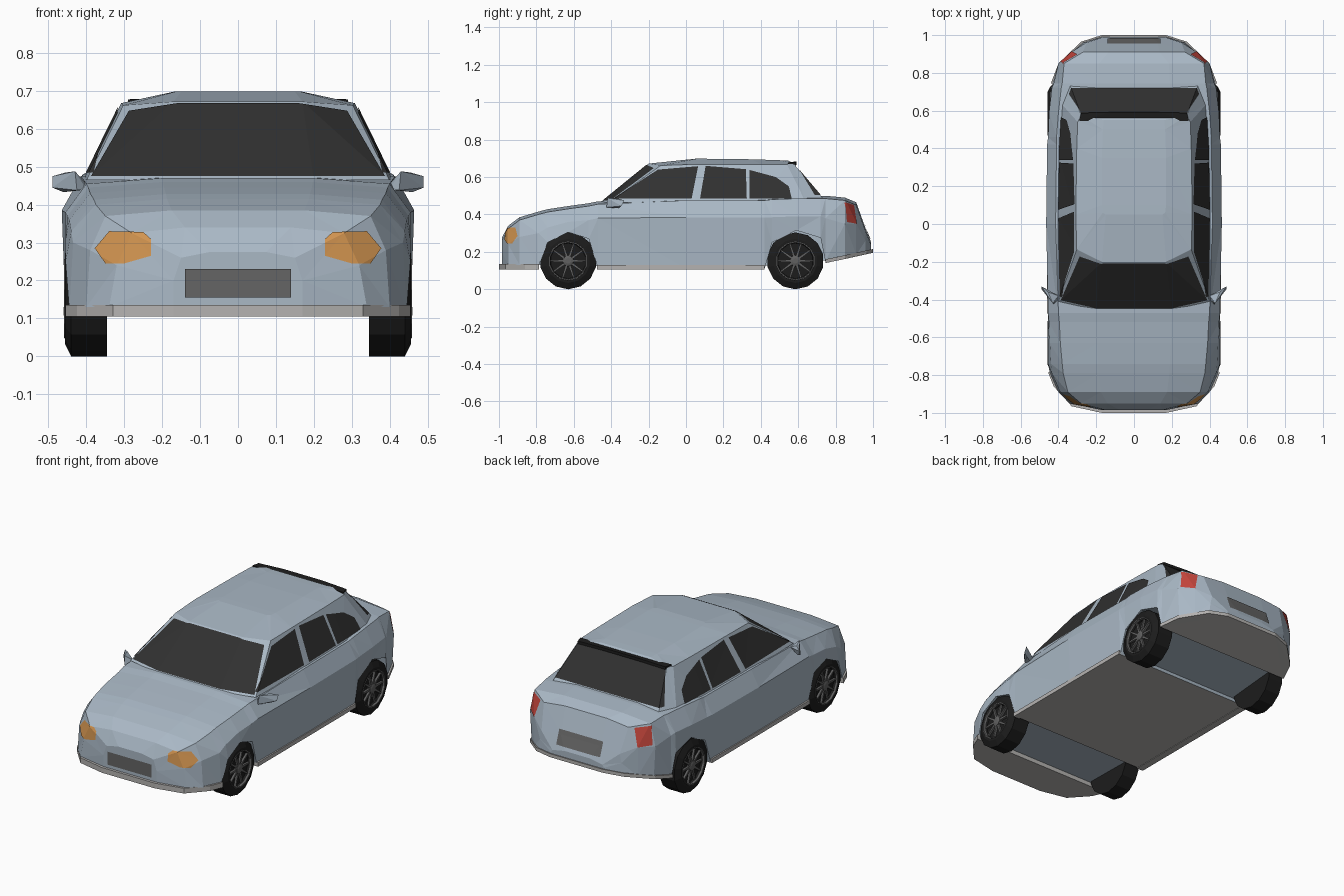
import bpy, bmesh, math
from mathutils import Vector

if "Cube" in bpy.data.objects:
    bpy.data.objects.remove(bpy.data.objects["Cube"])


def material(name, rgb):
    m = bpy.data.materials.new(name)
    m.diffuse_color = (*rgb, 1)
    m.use_nodes = True
    m.node_tree.nodes["Principled BSDF"].inputs["Base Color"].default_value = m.diffuse_color
    return m


PAINT = material("paint", (0.40, 0.48, 0.56))
GLASS = material("glass", (0.03, 0.03, 0.03))
TRIM = material("trim", (0.46, 0.45, 0.44))
GRILLE = material("grille", (0.13, 0.13, 0.13))
RUBBER = material("rubber", (0.012, 0.012, 0.012))
METAL = material("metal", (0.12, 0.12, 0.12))
AMBER = material("amber", (0.65, 0.30, 0.08))
RED = material("red", (0.55, 0.06, 0.045))


def finish(name, bm, mat, mirror=False):
    me = bpy.data.meshes.new(name)
    bm.to_mesh(me)
    bm.free()
    ob = bpy.data.objects.new(name, me)
    bpy.context.collection.objects.link(ob)
    me.materials.append(mat)
    if mirror:
        ob.modifiers.new("mirror", 'MIRROR').use_mirror_merge = False
    return ob


def loft(name, rings, mat, symmetric=True, cap=True, mirror=False):
    """Skin closed rings; symmetric rings are given as their right half."""
    bm = bmesh.new()
    loops = []
    for r in rings:
        full = list(r) + ([(-x, y, z) for x, y, z in reversed(r)] if symmetric else [])
        loops.append([bm.verts.new(p) for p in full])
    n = len(loops[0])
    for a, b in zip(loops, loops[1:]):
        for i in range(n):
            j = (i + 1) % n
            bm.faces.new((a[i], a[j], b[j], b[i]))
    if cap:
        bm.faces.new(loops[0])
        bm.faces.new(loops[-1])
    bmesh.ops.recalc_face_normals(bm, faces=bm.faces)
    bmesh.ops.triangulate(bm, faces=bm.faces[:])
    return finish(name, bm, mat, mirror)


def patch(name, source, outline, view, mat, mirror=False):
    """Cut a convex outline, as seen from a view, out of a source surface."""
    d = {"front": Vector((0, -1, 0)), "back": Vector((0, 1, 0)), "side": Vector((1, 0, 0))}[view]
    pts = [Vector((0.0, u, v)) if view == "side" else Vector((u, 0.0, v)) for u, v in outline]
    mid = sum(pts, Vector()) / len(pts)
    bm = bmesh.new()
    bm.from_mesh(source.data)
    bm.normal_update()
    bmesh.ops.delete(bm, geom=[f for f in bm.faces if f.normal.dot(d) < 0.2], context='FACES')
    for p, q in zip(pts, pts[1:] + pts[:1]):
        no = (q - p).cross(d).normalized()
        if no.dot(mid - p) > 0:
            no = -no
        bmesh.ops.bisect_plane(bm, geom=bm.verts[:] + bm.edges[:] + bm.faces[:],
                               plane_co=p, plane_no=no, clear_outer=True)
    bmesh.ops.translate(bm, verts=bm.verts[:], vec=d * 0.004)
    return finish(name, bm, mat, mirror)


# Lower body: y, floor z, floor x, waist z, waist x, shoulder z, shoulder x
STATIONS = [
    (-.985, .13, .17, .20, .17, .26, .15),
    (-.95, .13, .34, .24, .32, .325, .28),
    (-.89, .13, .40, .28, .39, .37, .35),
    (-.79, .12, .445, .30, .435, .40, .375),
    (-.74, .25, .455, .33, .44, .413, .38),
    (-.63, .305, .455, .36, .445, .43, .39),
    (-.52, .27, .455, .37, .45, .445, .395),
    (-.47, .11, .45, .38, .455, .455, .40),
    (0, .11, .455, .385, .465, .475, .415),
    (.42, .11, .45, .385, .46, .475, .41),
    (.46, .25, .445, .385, .455, .48, .41),
    (.59, .315, .445, .39, .45, .485, .40),
    (.72, .275, .44, .39, .435, .485, .385),
    (.745, .15, .43, .38, .425, .485, .38),
    (.85, .17, .39, .35, .40, .475, .37),
    (.91, .185, .33, .35, .33, .45, .27),
    (.96, .195, .27, .26, .26, .31, .25),
    (.99, .20, .17, .22, .17, .235, .16),
]
body = loft("body", [[(wb, y, zb), (wm, y, zm), (wt, y, zt), (wt / 2, y, zt + .015)]
                     for y, zb, wb, zm, wm, zt, wt in STATIONS], PAINT)
body.data.materials.append(TRIM)
for f in body.data.polygons:
    if f.normal.z < -.9 and f.center.z < .22:
        f.material_index = 1

# Raised floor between the wheels
for end, y0, y1, z0, z1 in (("front", -.80, -.465, .13, .125), ("rear", .415, .75, .125, .155)):
    loft(end + "_axle_floor", [[(.36, y, z), (.36, y, .34)] for y, z in ((y0, z0), (y1, z1))], PAINT)

# Cabin: base, roof edge and roof crown rings seen from above
base = [(.20, -.455), (.40, -.41), (.408, .05), (.402, .40), (.388, .64), (.345, .75)]
edge = [(.17, -.20), (.303, -.135), (.308, .05), (.303, .40), (.298, .54), (.28, .575)]
edge_z = [.672, .662, .668, .668, .668, .672]
crown = [(.15, .05), (.165, .06), (.17, .10), (.17, .35), (.165, .50), (.16, .55)]
crown_z = [.698, .698, .698, .695, .69, .687]
cabin = loft("cabin", [[(x, y, .465) for x, y in base],
                       [(x, y, z) for (x, y), z in zip(edge, edge_z)],
                       [(x, y, z) for (x, y), z in zip(crown, crown_z)]], PAINT)

# Windows
patch("windshield", cabin, [(-.388, .475), (.388, .475), (.288, .648), (.16, .668),
                            (-.16, .668), (-.288, .648)], "front", GLASS)
patch("rear_window", cabin, [(-.345, .505), (.345, .505), (.28, .665), (-.28, .665)], "back", GLASS)
patch("front_side_window", cabin, [(-.39, .485), (-.15, .64), (.065, .658), (.03, .485)],
      "side", GLASS, True)
patch("middle_side_window", cabin, [(.075, .485), (.105, .66), (.32, .642), (.325, .485)],
      "side", GLASS, True)
patch("rear_side_window", cabin, [(.34, .485), (.34, .638), (.48, .60), (.55, .55), (.565, .485)],
      "side", GLASS, True)

# Lights, grille and plate panel
patch("headlight", body, [(.23, .31), (.25, .328), (.34, .33), (.378, .285), (.35, .245), (.30, .245),
                          (.23, .265)], "front", AMBER, True)
patch("tail_light", body, [(.30, .45), (.375, .465), (.39, .36), (.33, .35)], "back", RED, True)
patch("grille", body, [(-.14, .155), (.14, .155), (.14, .23), (-.14, .23)], "front", GRILLE)
patch("plate_panel", body, [(-.14, .27), (.14, .27), (.14, .35), (-.14, .35)], "back", GRILLE)

# Bumper lips and side skirts
front_plan = [(.17, -1.0), (.33, -.965), (.425, -.86), (.455, -.785)]
loft("front_lip", [[(x, y, z) for x, y in front_plan] for z in (.105, .135)], TRIM)
rear_plan = [(.44, .745, .145), (.40, .85, .167), (.28, .965, .193), (.17, 1.0, .20)]
loft("rear_lip", [[(x, y, z + h) for x, y, z in rear_plan] for h in (-.005, .015)], TRIM)
loft("side_skirt", [[(.42, y, .107), (.46, y, .107), (.46, y, .13), (.42, y, .13)]
                    for y in (-.475, .42)], TRIM, symmetric=False, mirror=True)

# Roof spoiler
loft("roof_spoiler", [[(.29, .545, z - .006), (.28, .588, z - .006), (.12, .592, z)]
                      for z in (.668, .684)], RUBBER)

# Door mirrors
bm = bmesh.new()
for p in [(.40, -.40, .44), (.40, -.38, .455), (.425, -.425, .438), (.43, -.42, .488),
          (.455, -.36, .485), (.49, -.33, .475), (.49, -.345, .445), (.46, -.36, .433)]:
    bm.verts.new(p)
bmesh.ops.convex_hull(bm, input=bm.verts[:])
finish("door_mirror", bm, PAINT, True)


# Wheels
def lathe(name, y, profile, mat, sides=14, cap=True):
    angles = [2 * math.pi * i / sides - math.pi / 2 for i in range(sides)]
    loft(name, [[(x, y + r * math.cos(a), .152 + r * math.sin(a)) for a in angles]
                for x, r in profile], mat, symmetric=False, cap=cap, mirror=True)


for end, y in (("front", -.63), ("rear", .585)):
    lathe(end + "_tyre", y, [(.345, .152), (.44, .152), (.457, .118), (.457, .104),
                             (.437, .095), (.437, .02)], RUBBER)
    lathe(end + "_rim", y, [(.452, .106), (.459, .104), (.459, .099), (.45, .096)], METAL, cap=False)
    lathe(end + "_hub", y, [(.435, .03), (.452, .028), (.456, .015)], METAL, sides=10)
    bm = bmesh.new()
    for k in range(10):
        a = 2 * math.pi * k / 10
        rad, tan = Vector((0, math.cos(a), math.sin(a))), Vector((0, -math.sin(a), math.cos(a)))
        c = Vector((.45, y, .152))
        quad = [c + rad * r + tan * t for r, t in ((.02, -.007), (.1, -.004), (.1, .004), (.02, .007))]
        f = bm.faces.new([bm.verts.new(p) for p in quad])
        ext = bmesh.ops.extrude_face_region(bm, geom=[f])
        bmesh.ops.translate(bm, vec=(-.012, 0, 0),
                            verts=[v for v in ext["geom"] if isinstance(v, bmesh.types.BMVert)])
    bmesh.ops.recalc_face_normals(bm, faces=bm.faces[:])
    finish(end + "_spokes", bm, METAL, True)
